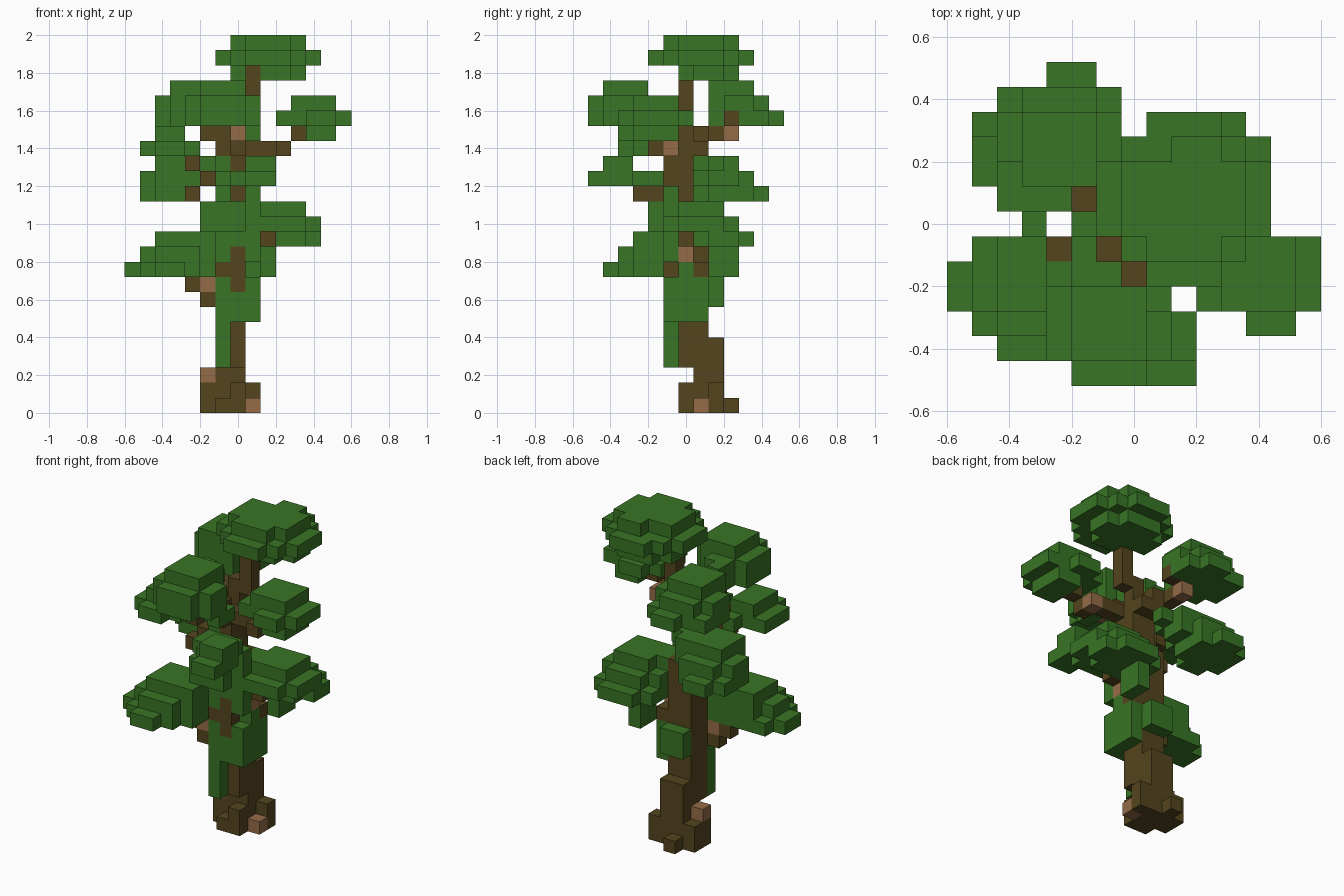
import bpy
import bmesh
from mathutils import Vector

if "Cube" in bpy.data.objects:
    bpy.data.objects.remove(bpy.data.objects["Cube"])

S = 0.08  # size of one block


def material(name, rgb):
    m = bpy.data.materials.new(name)
    m.diffuse_color = (*rgb, 1)
    m.use_nodes = True
    m.node_tree.nodes["Principled BSDF"].inputs["Base Color"].default_value = m.diffuse_color
    return m


leaf_green = material("leaf green", (0.040, 0.178, 0.018))
bark_brown = material("bark brown", (0.087, 0.059, 0.013))
pale_wood = material("pale wood", (0.300, 0.147, 0.066))

owner = {}   # block position -> part name (first part placed keeps the block)
parts = {}   # part name -> material


def box(part, mat, x0, x1, y0, y1, z0, z1):
    parts[part] = mat
    for x in range(x0, x1 + 1):
        for y in range(y0, y1 + 1):
            for z in range(z0, z1 + 1):
                owner.setdefault((x, y, z), part)


def disc(part, cx, cy, z, r, ymax=6):
    parts[part] = leaf_green
    for x in range(-7, 8):
        for y in range(-6, ymax + 1):
            if (x - cx) ** 2 + (y - cy) ** 2 <= r * r:
                owner.setdefault((x, y, z), part)


def wood(part, *boxes):
    for b in boxes:
        box(part, bark_brown, *b)


def vine(part, *boxes):
    for b in boxes:
        box(part, leaf_green, *b)


def knot(part, *blocks):
    for x, y, z in blocks:
        box(part, pale_wood, x, x, y, y, z, z)


# Pale knots at the roots and on the branches
knot("root_knots", (1, 1, 0), (-2, 1, 2))
knot("branch_knots", (-2, -1, 8), (1, 0, 10), (3, -1, 17), (0, -3, 18), (-2, 3, 18))

# Trunk, leaning forward then right as it rises
wood("roots", (-1, 0, 0, 2, 0, 0), (-2, -2, 1, 2, 0, 1), (-1, -1, 3, 3, 0, 0),
     (-1, 0, 1, 2, 1, 2), (0, 0, 0, 0, 1, 1), (1, 1, 2, 2, 0, 1))
wood("trunk", (-1, 0, 0, 1, 3, 13), (-1, 0, 2, 2, 3, 4), (0, 0, -1, -1, 8, 10),
     (0, 0, -1, 0, 14, 16), (-1, -1, 0, 0, 14, 16), (-1, 0, -1, 1, 17, 17),
     (0, 0, 0, 0, 18, 19), (1, 1, 0, 0, 19, 22))

# Branches reaching into the leaf clusters
wood("low_left_branch", (-1, -1, -1, -1, 9, 9), (-2, -2, -1, -1, 7, 7),
     (-3, -3, -1, -1, 8, 8))
wood("low_right_branch", (2, 2, 0, 0, 11, 11), (1, 1, 1, 1, 9, 9))
wood("mid_front_branch", (0, 0, -3, -2, 14, 14))
wood("mid_left_branch", (-2, -2, -1, -1, 15, 15), (-3, -3, -1, -1, 14, 14),
     (-3, -3, -1, -1, 16, 17))
wood("high_right_branch", (1, 2, -1, -1, 17, 17), (3, 3, -2, -2, 17, 17),
     (4, 4, -2, -2, 18, 18))
wood("high_front_branch", (0, 0, -2, -2, 17, 18), (-2, -1, -1, -1, 18, 18))
wood("high_back_branch", (-1, -1, 0, 1, 18, 18), (-2, -2, 1, 2, 18, 18),
     (-2, -1, 3, 3, 19, 19))

# Vines and leaves hugging the trunk
vine("front_vine", (-1, -1, -1, -1, 3, 13), (0, 0, -1, -1, 6, 7),
     (0, 0, -1, -1, 11, 13), (-2, 0, -2, -1, 12, 13), (-2, -2, -2, -1, 9, 11),
     (-1, -1, -1, -1, 14, 16))
vine("right_vine", (1, 1, -1, 1, 6, 8), (1, 1, 0, 0, 9, 9), (1, 1, -1, -1, 10, 14),
     (1, 1, 0, 1, 12, 13))
vine("back_vine", (-1, 0, 2, 2, 7, 8))
vine("hanging_vine", (2, 2, 2, 3, 9, 10))

# Leaf clusters as stacked discs: (centre x, centre y, layer, radius, back limit)
clusters = {
    "crown_leaves": [(2, 1.5, 22, 2.2), (2, 1, 23, 3.2), (2, 1, 24, 2.3)],
    "high_right_leaves": [(5.5, -2, 18, 1.2), (5, -2, 19, 2.3), (5, -2, 20, 1.5)],
    "high_front_leaves": [(1, -3.5, 18, 0.6), (-1, -4, 19, 2.3), (-1, -4, 20, 2.3),
                          (-1, -4, 21, 1.5), (-2, -0.5, 19, 0.6), (-2, -1, 20, 0.5)],
    "high_back_leaves": [(-3, 4, 19, 2.3), (-3, 3.5, 20, 2.2), (-3, 3, 21, 1.5)],
    "mid_left_leaves": [(-4.5, -2, 17, 2.2, -1), (-4, 0, 17, 0.5), (-4.5, -2, 18, 1.2)],
    "mid_back_leaves": [(-4.5, 3, 14, 2.3), (-4, 2.5, 15, 2.2), (-3.5, 2, 16, 1.9),
                        (-1, 2, 16, 0.5)],
    "mid_front_leaves": [(1.5, -4.5, 16, 0.8)],
    "low_right_leaves": [(3, 2.5, 11, 2.2), (3, 1, 12, 2.3), (3, 1, 13, 1.5)],
    "low_left_leaves": [(-4.5, -2.5, 9, 2.6, -1), (-4, -2.5, 10, 2.2),
                        (-3.5, -2, 11, 1.9)],
}
for part, layers in clusters.items():
    for layer in layers:
        disc(part, *layer)
vine("mid_front_leaves", (1, 2, -6, -5, 15, 15), (0, 2, -4, -4, 15, 15),
     (-1, 1, -3, -2, 15, 15))

# Ragged notches in the cluster edges
for cell in ((0, -2, 19), (0, -2, 20), (1, -3, 19), (1, -3, 20), (6, 0, 19),
             (4, -4, 19), (-4, 6, 19), (1, 3, 24)):
    owner.pop(cell, None)

# Build each part from its exposed block faces only
for part, mat in parts.items():
    bm = bmesh.new()
    for cell, name in owner.items():
        if name != part:
            continue
        centre = Vector(cell) + Vector((0, 0, 0.5))
        for axis in range(3):
            for sign in (-1, 1):
                n = Vector((0, 0, 0))
                n[axis] = sign
                if tuple(int(c + d) for c, d in zip(cell, n)) in owner:
                    continue
                u = Vector((0, 0, 0))
                u[(axis + 1) % 3] = 0.5
                v = n.cross(u)
                mid = centre + n * 0.5
                bm.faces.new([bm.verts.new((mid + p) * S)
                              for p in (-u - v, u - v, u + v, v - u)])
    bmesh.ops.remove_doubles(bm, verts=bm.verts[:], dist=0.001)
    mesh = bpy.data.meshes.new(part)
    bm.to_mesh(mesh)
    bm.free()
    mesh.materials.append(mat)
    bpy.context.collection.objects.link(bpy.data.objects.new(part, mesh))
